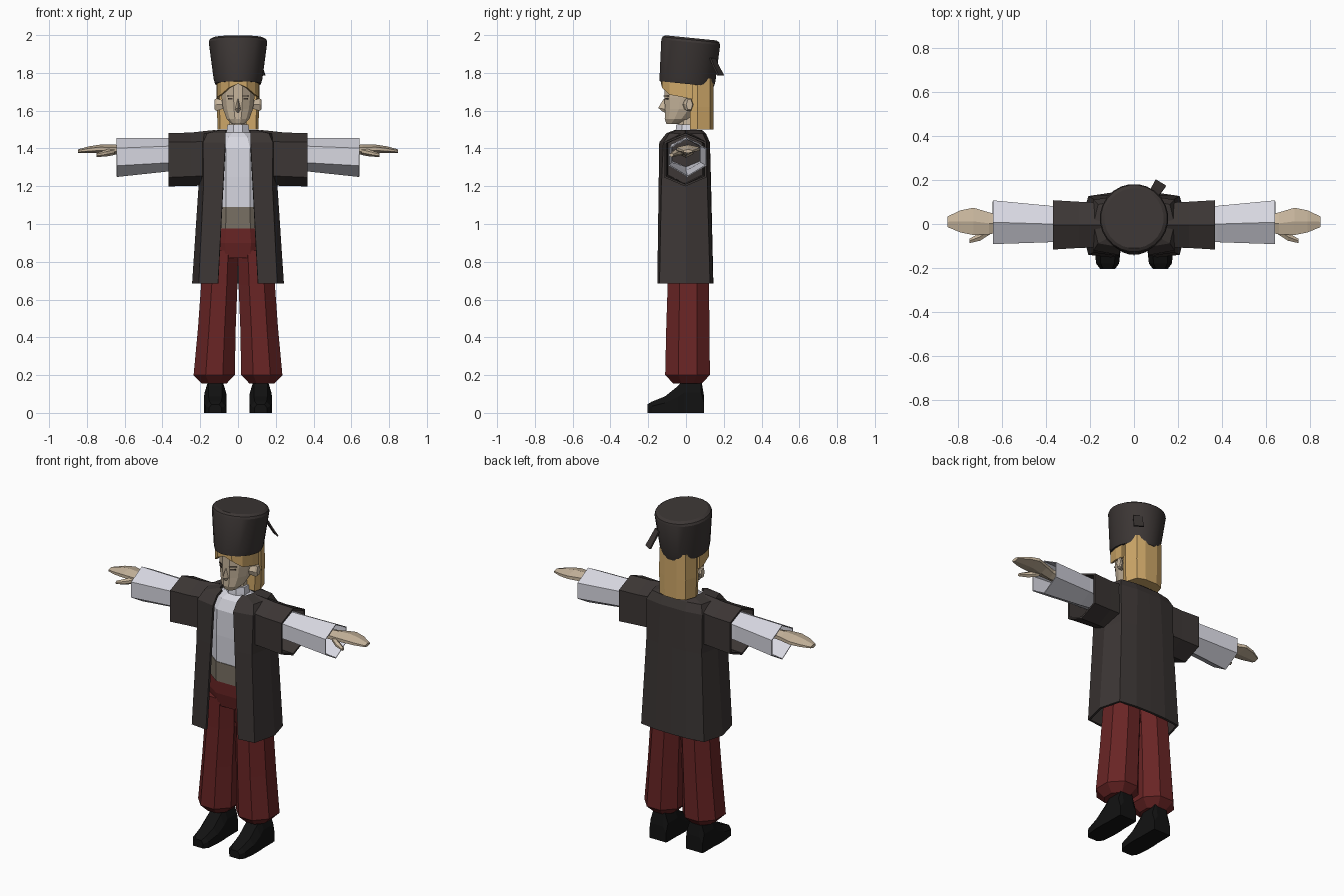
import bpy, bmesh, math

if "Cube" in bpy.data.objects:
    bpy.data.objects.remove(bpy.data.objects["Cube"])


def mat(name, r, g, b):
    m = bpy.data.materials.new(name)
    m.diffuse_color = (r, g, b, 1)
    m.use_nodes = True
    m.node_tree.nodes["Principled BSDF"].inputs["Base Color"].default_value = m.diffuse_color
    return m


COAT = mat("dark coat cloth", .045, .037, .035)
RED = mat("dark red cloth", .14, .018, .018)
WHITE = mat("white linen", .68, .68, .75)
SKIN = mat("skin", .58, .47, .34)
HAIR = mat("blond hair", .62, .39, .14)
SASH = mat("taupe sash", .19, .16, .125)
BLACK = mat("black leather", .006, .006, .006)
DARK = mat("eye brown", .06, .045, .035)


def loft(name, rings, material, closed=True, caps=True, mirror=False, thick=0):
    """Skin a list of equal-length point rings."""
    bm = bmesh.new()
    vs = [[bm.verts.new(p) for p in r] for r in rings]
    n = len(vs[0])
    for a, b in zip(vs, vs[1:]):
        for i in range(n if closed else n - 1):
            j = (i + 1) % n
            bm.faces.new((a[i], a[j], b[j], b[i]))
    if closed and caps:
        bm.faces.new(vs[0])
        bm.faces.new(vs[-1])
    bmesh.ops.recalc_face_normals(bm, faces=bm.faces)
    me = bpy.data.meshes.new(name)
    bm.to_mesh(me)
    bm.free()
    me.materials.append(material)
    ob = bpy.data.objects.new(name, me)
    bpy.context.collection.objects.link(ob)
    if mirror:
        md = ob.modifiers.new("mirror", 'MIRROR')
        md.use_clip = True
    if thick:
        md = ob.modifiers.new("thickness", 'SOLIDIFY')
        md.thickness = thick
        md.offset = 0
    return ob


def oval(z, rx, ry, cx=0, cy=0, n=8, slope=0):
    """Horizontal ring; slope lowers it toward the back."""
    out = []
    for i in range(n):
        t = 2 * math.pi * (i + .5) / n
        y = cy + ry * math.sin(t)
        out.append((cx + rx * math.cos(t), y, z - slope * y))
    return out


def hexa(x, cy, ry, z_bot, z_lo, z_hi, z_top):
    """Upright pointed hexagon across the arm axis."""
    return [(x, cy, z_bot), (x, cy - ry, z_lo), (x, cy - ry, z_hi),
            (x, cy, z_top), (x, cy + ry, z_hi), (x, cy + ry, z_lo)]


# Shoes
def shoe_ring(y, w, h):
    c = .12
    return [(c - w, y, 0), (c + w, y, 0), (c + w, y, h * .6),
            (c + w * .6, y, h), (c - w * .6, y, h), (c - w, y, h * .6)]


loft("shoes", [shoe_ring(*s) for s in (
    (-.205, .033, .045), (-.18, .052, .06), (-.11, .06, .088), (-.045, .06, .14),
    (-.01, .057, .18), (.08, .057, .18), (.095, .055, .09))], BLACK, mirror=True)

# Baggy trousers: two legs and the hips
loft("trouser_legs", [oval(z, rx, ry, cx, cy) for z, cx, rx, ry, cy in (
    (.155, .126, .07, .08, .008), (.2, .126, .118, .128, .008),
    (.45, .112, .108, .124, .01), (.68, .099, .104, .118, .012),
    (.86, .088, .095, .11, .005))], RED, mirror=True)
loft("trouser_hips", [oval(z, rx, ry) for z, rx, ry in (
    (.82, .165, .10), (.9, .18, .118), (.98, .165, .118))], RED)

# Sash and shirt
loft("sash", [oval(.975, .17, .124), oval(1.09, .168, .124)], SASH)
loft("shirt_body", [oval(z, rx, ry) for z, rx, ry in (
    (1.08, .165, .12), (1.25, .165, .122), (1.4, .165, .118),
    (1.46, .13, .09), (1.485, .07, .06))], WHITE)
loft("shirt_collar", [oval(z, r, r * .92) for z, r in (
    (1.46, .068), (1.5, .064), (1.528, .06))], WHITE)
loft("shirt_sleeves", [
    hexa(.2, 0, .075, 1.30, 1.33, 1.42, 1.455),
    hexa(.38, 0, .08, 1.28, 1.325, 1.41, 1.452),
    hexa(.642, .008, .097, 1.252, 1.31, 1.40, 1.452)],
    WHITE, caps=False, mirror=True, thick=.006)

# Open coat, half section from front edge to back centre
coat = [
    (.685, [(.105, -.145), (.203, -.135), (.236, 0), (.203, .122), (.1, .136), (0, .138)]),
    (1.2, [(.078, -.138), (.178, -.125), (.202, 0), (.178, .108), (.09, .124), (0, .126)]),
    (1.43, [(.066, -.135), (.18, -.115), (.2, 0), (.18, .105), (.08, .12), (0, .12)]),
    (1.475, [(.066, -.1), (.16, -.085), (.18, 0), (.16, .085), (.08, .1), (0, .1)]),
    (1.492, [(.066, -.055), (.085, -.045), (.1, 0), (.085, .05), (.05, .075), (0, .08)])]
loft("coat_body", [[(x, y, z) for x, y in pts] for z, pts in coat],
     COAT, closed=False, mirror=True, thick=.014)
loft("coat_sleeves", [
    hexa(.12, -.004, .095, 1.21, 1.26, 1.44, 1.492),
    hexa(.25, -.004, .10, 1.208, 1.255, 1.43, 1.478),
    hexa(.368, -.004, .107, 1.205, 1.25, 1.43, 1.475)],
    COAT, caps=False, mirror=True, thick=.012)

# Arms, hands and thumbs
loft("hands", [hexa(x, cy, ry, z - h, z - h * .4, z + h * .4, z + h)
               for x, cy, ry, z, h in (
    (.36, 0, .04, 1.385, .035), (.6, 0, .036, 1.39, .028), (.66, .003, .05, 1.395, .025),
    (.73, .012, .062, 1.398, .022), (.79, .012, .05, 1.393, .018),
    (.848, .01, .024, 1.385, .01))], SKIN, mirror=True)
loft("thumbs", [hexa(x, cy, ry, z - h, z - h * .4, z + h * .4, z + h)
                for x, cy, ry, z, h in (
    (.655, -.025, .022, 1.385, .02), (.70, -.058, .018, 1.375, .018),
    (.748, -.077, .01, 1.365, .01))], SKIN, mirror=True)

# Head, neck, nose and ears
loft("neck", [oval(1.45, .048, .048), oval(1.6, .048, .05, cy=.01)], SKIN)
loft("head", [oval(z, rx, ry, 0, cy, 12) for z, rx, ry, cy in (
    (1.53, .035, .035, -.07), (1.555, .062, .072, -.043), (1.61, .082, .105, -.01),
    (1.67, .09, .118, 0), (1.76, .09, .12, 0))], SKIN)
loft("nose", [[(-.004, -.105, 1.665), (.004, -.105, 1.665), (0, -.12, 1.66)],
              [(-.02, -.10, 1.605), (.02, -.10, 1.605), (0, -.147, 1.615)],
              [(-.012, -.10, 1.59), (.012, -.10, 1.59), (0, -.12, 1.592)]], SKIN)
loft("ears", [[(x, cy + ry * math.cos(a), 1.632 + rz * math.sin(a))
               for a in (math.pi * k / 3 for k in range(6))]
              for x, cy, ry, rz in ((.08, .0, .018, .026), (.115, .015, .024, .038),
                                    (.124, .018, .017, .03))], SKIN, mirror=True)

# Eyes, brows and mouth as thin plates on the face


def plate(name, x0, x1, y0, y1, z, h, material):
    loft(name, [[(x, y, z - h), (x, y, z + h), (x, y + .008, z + h), (x, y + .008, z - h)]
                for x, y in ((x0, y0), (x1, y1))], material, mirror=True)


plate("eyes", .028, .052, -.114, -.1, 1.662, .004, DARK)
plate("brows", .022, .058, -.118, -.098, 1.678, .002, DARK)
plate("mouth", 0, .02, -.109, -.107, 1.572, .0015, DARK)

# Hair: long back part and a parted fringe
half = [(.098, .022), (.112, .06), (.088, .128), (.04, .145)]
outline = half + [(-x, y) for x, y in reversed(half)]
loft("hair_back", [[(x * k, y, z) for x, y in outline]
                   for z, k in ((1.5, .96), (1.62, 1.0), (1.77, .98))], HAIR)
fringe = [(0, -.126, 1.742), (.045, -.122, 1.722), (.086, -.085, 1.685),
          (.104, -.02, 1.672), (.108, .035, 1.66)]
loft("hair_fringe", [[(x, y, 1.775) for x, y, z in fringe], fringe],
     HAIR, closed=False, mirror=True, thick=.012)

# Tall tilted hat, flaring upward
hat = loft("hat", [oval(z, rx, ry, 0, cy, 24, .1) for z, rx, ry, cy in (
    (1.742, .122, .145, .004), (1.77, .13, .149, .008), (1.965, .156, .157, .025),
    (1.978, .151, .152, .026), (1.988, .135, .137, .026))], COAT)
bpy.context.view_layer.objects.active = hat
hat.select_set(True)
bpy.ops.object.shade_smooth_by_angle(angle=math.radians(25))

# Tassel strip hanging off the back of the hat
loft("hat_tassel", [[(x - w, y + w * .6, z), (x + w, y - w * .6, z),
                     (x + w + .005, y - w * .6 + .009, z), (x - w + .005, y + w * .6 + .009, z)]
                    for x, y, z, w in ((.088, .135, 1.88, .02), (.1, .152, 1.84, .022),
                                       (.118, .18, 1.785, .024))], COAT)
